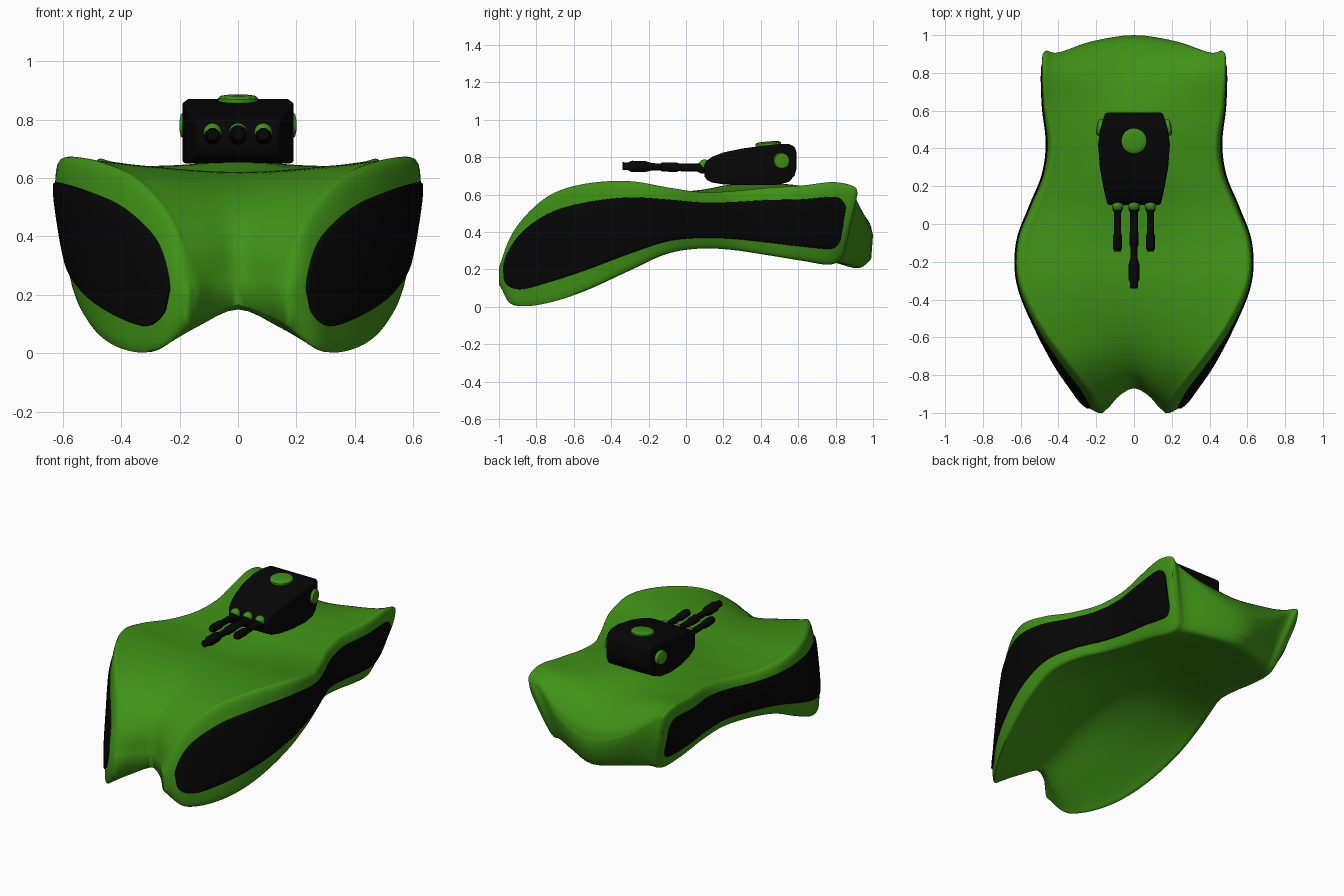
import bpy, bmesh, math
from mathutils import Vector as V

if "Cube" in bpy.data.objects:
    bpy.data.objects.remove(bpy.data.objects["Cube"])


def material(name, color):
    m = bpy.data.materials.new(name)
    m.diffuse_color = color
    m.use_nodes = True
    m.node_tree.nodes["Principled BSDF"].inputs["Base Color"].default_value = m.diffuse_color
    return m


GREEN = material("green_paint", (0.05, 0.285, 0.008, 1))
BLACK = material("black_paint", (0.002, 0.002, 0.002, 1))


def make(name, verts, faces, mat, angle=40, bevel=0):
    me = bpy.data.meshes.new(name)
    me.from_pydata([tuple(v) for v in verts], [], faces)
    bm = bmesh.new()
    bm.from_mesh(me)
    bmesh.ops.remove_doubles(bm, verts=bm.verts, dist=1e-5)
    bmesh.ops.recalc_face_normals(bm, faces=bm.faces)
    bm.to_mesh(me)
    bm.free()
    me.materials.append(mat)
    ob = bpy.data.objects.new(name, me)
    bpy.context.collection.objects.link(ob)
    if bevel:
        b = ob.modifiers.new("bevel", 'BEVEL')
        b.width, b.segments, b.limit_method = bevel, 4, 'ANGLE'
        b.angle_limit = math.radians(40)
    bpy.ops.object.select_all(action='DESELECT')
    ob.select_set(True)
    bpy.context.view_layer.objects.active = ob
    bpy.ops.object.shade_smooth_by_angle(angle=math.radians(angle))
    return ob


def spline(pts, n, closed=False):
    """Centripetal Catmull-Rom curve through the points, n samples per segment."""
    p = [pts[-1]] + pts + pts[:2] if closed else \
        [2 * pts[0] - pts[1]] + pts + [2 * pts[-1] - pts[-2]]
    out = []
    for i in range(len(p) - 3):
        a, b, c, d = p[i:i + 4]
        t0 = 0
        t1 = t0 + (b - a).length ** .5
        t2 = t1 + (c - b).length ** .5
        t3 = t2 + (d - c).length ** .5
        for j in range(n):
            t = t1 + (t2 - t1) * j / n
            a1 = a.lerp(b, (t - t0) / (t1 - t0))
            a2 = b.lerp(c, (t - t1) / (t2 - t1))
            a3 = c.lerp(d, (t - t2) / (t3 - t2))
            b1 = a1.lerp(a2, (t - t0) / (t2 - t0))
            b2 = a2.lerp(a3, (t - t1) / (t3 - t1))
            out.append(b1.lerp(b2, (t - t1) / (t2 - t1)))
    return out if closed else out + [pts[-1].copy()]


# Hull guide curves, front to back: side rim top, side rim bottom (x, y, z)
TOP = [(.15, -.985, .22), (.19, -.945, .36), (.25, -.86, .485), (.36, -.72, .6), (.49, -.54, .655),
       (.6, -.3, .668), (.6, -.1, .635), (.53, .08, .61), (.46, .25, .615), (.437, .42, .632),
       (.467, .62, .645), (.48, .8, .664), (.475, .905, .638), (.462, .918, .61)]
BOT = [(.165, -.985, .1), (.265, -.94, .018), (.33, -.86, .003), (.42, -.72, .025), (.495, -.54, .085),
       (.55, -.3, .195), (.55, -.1, .285), (.5, .08, .313), (.435, .25, .305), (.41, .42, .28),
       (.4, .62, .248), (.375, .77, .228), (.362, .825, .25), (.36, .85, .3)]
# Centre line top and underside (y, z)
CEN = [(-.87, .25), (-.84, .36), (-.78, .46), (-.66, .545), (-.5, .6), (-.3, .62), (-.1, .612),
       (.08, .625), (.25, .655), (.42, .66), (.62, .645), (.85, .57), (.975, .46), (1.0, .385)]
BEL = [(-.868, .165), (-.83, .15), (-.77, .185), (-.66, .24), (-.5, .31), (-.3, .365), (-.1, .395),
       (.08, .4), (.25, .385), (.42, .35), (.62, .29), (.8, .235), (.93, .208), (.99, .255)]
TOP, BOT = [[V(p) for p in g] for g in (TOP, BOT)]
CEN, BEL = [[V((0,) + p) for p in g] for g in (CEN, BEL)]

S = 4    # ring samples per control segment
U = 6    # rings per station
LAST = len(TOP) - 1
rails = []
for i, (T, B, C, D) in enumerate(zip(TOP, BOT, CEN, BEL)):
    a, b = max(i - 1, 0), min(i + 1, LAST - 1)
    a = min(a, LAST - 3)
    d = TOP[b] * 1.5 + BOT[b] * .5 - TOP[a] * 1.5 - BOT[a] * .5
    n = V((d.y, -d.x, 0)).normalized()
    M = C.lerp(T, .52) - V((0, 0, .005))
    N = D.lerp(B, .52) + V((0, 0, .01))
    Ti, Bi = T.lerp(M, .2), B.lerp(N, .2)
    if i == 0:              # rounded front notch
        M.y += .02
        N.y += .02
    if i >= LAST - 1:       # hollows beside the tail bulge
        M += V((-.01, .008, -.045))
        N += V((.0, -.0, -.01))
        Ti.y -= .02
        Bi.y -= .01
    half = [C, M, Ti, T, T.lerp(B, .17) + n * .025, T.lerp(B, .5) + n * .03,
            T.lerp(B, .82) + n * .02, B, Bi, N, D]
    rails.append(half + [V((-p.x, p.y, p.z)) for p in half[-2:0:-1]])
long_rails = [spline([r[k] for r in rails], U) for k in range(20)]
rings = [spline([g[i] for g in long_rails], S, True) for i in range(len(long_rails[0]))]
for r in rings:
    for p in r:
        p.y = max(p.y, -1)

# Hull: skin the rings, then close each end top to bottom
K, R = 20 * S, len(rings)
faces = [(i * K + k, i * K + (k + 1) % K, (i + 1) * K + (k + 1) % K, (i + 1) * K + k)
         for i in range(R - 1) for k in range(K)]
for base in (0, (R - 1) * K):
    for k in range(-K // 4, K // 4):
        q = [k % K, (k + 1) % K, (K // 2 - k - 1) % K, (K // 2 - k) % K]
        q = list(dict.fromkeys(q))
        if len(q) > 2:
            faces.append([base + v for v in q])
make("hull", [p for r in rings for p in r], faces, GREEN, 60)

# Black side panels: raised skin following the hull wall, rounded at both ends
A, Z = 5, 12 * U - 2     # first and last ring of the panel
cols = [A + t for t in (0, .15, .5, 1.1)] + list(range(A + 2, Z - 1)) + [Z - t for t in (1.2, .7, .3, 0)]
rows = [-1, -.97, -.9, -.75, -.5, -.25, 0, .25, .5, .75, .9, .97, 1]


def wall(u, k):
    i, j = min(int(u), R - 2), int(k)
    fu, fk = u - i, k - j
    return rings[i][j].lerp(rings[i][j + 1], fk).lerp(
        rings[i + 1][j].lerp(rings[i + 1][j + 1], fk), fu)


panel = []
for c, u in enumerate(cols):
    e = min((u - A + .2) / 9, 1)
    g = min((Z + .3 - u) / 5, 1)
    h = (1 - (1 - e) ** 2.3) ** (1 / 2.3) * (1 - (1 - g) ** 2.6) ** (1 / 2.6)
    d = wall(u + 1, 5 * S) - wall(u - 1, 5 * S)
    n = V((d.y, -d.x, 0)).normalized()
    for s in rows:
        edge = abs(s) == 1 or c in (0, len(cols) - 1)
        push = -.015 if edge else .006 if abs(s) > .95 else .008
        panel.append(wall(u, 5 * S + s * h * S) + n * push)
W = len(rows)
pf = [(i * W + j, i * W + j + 1, (i + 1) * W + j + 1, (i + 1) * W + j)
      for i in range(len(cols) - 1) for j in range(W - 1)]
for side, sx in (("right", 1), ("left", -1)):
    make("side_panel_" + side, [(p.x * sx, p.y, p.z) for p in panel], pf, BLACK, 60)

# Turret body: lofted box sections (y, half width, bottom, top)
secs = [(.1, .138, .695, .76), (.112, .143, .678, .782), (.14, .15, .664, .802), (.2, .163, .654, .825),
        (.3, .181, .65, .846), (.42, .19, .65, .862), (.5, .179, .653, .87), (.55, .165, .668, .87),
        (.58, .155, .7, .856), (.59, .15, .735, .83)]
tv = [(sx * w, y, z) for y, w, lo, hi in secs for sx, z in ((-1, lo), (1, lo), (1, hi), (-1, hi))]
tf = [(i * 4 + k, i * 4 + (k + 1) % 4, i * 4 + 4 + (k + 1) % 4, i * 4 + 4 + k)
      for i in range(len(secs) - 1) for k in range(4)]
tf += [(0, 1, 2, 3), tuple(len(tv) - 4 + k for k in range(4))]
make("turret", tv, tf, BLACK, 40, .012)


def lathe(name, profile, origin, axis, mat, seg=24):
    """Turn (radius, distance) points around an axis."""
    q = V((0, 0, 1)).rotation_difference(V(axis))
    vs = [V(origin) + q @ V((r * math.cos(a), r * math.sin(a), h)) for r, h in profile
          for a in [2 * math.pi * k / seg for k in range(seg)]]
    fs = [(i * seg + k, i * seg + (k + 1) % seg, (i + 1) * seg + (k + 1) % seg, (i + 1) * seg + k)
          for i in range(len(profile) - 1) for k in range(seg)]
    fs += [tuple(range(seg)), tuple(range(len(vs) - seg, len(vs)))]
    make(name, vs, fs, mat)


# Top hatch and side caps
disc = [(1, -.4), (1, .5), (.9, .8), (.6, .95), (.1, 1)]
lathe("hatch", [(r * .068, h * .02) for r, h in disc], (0, .44, .864), (0, -.08, 1), GREEN, 32)
for side, sx in (("right", 1), ("left", -1)):
    lathe("side_cap_" + side, [(r * .044, h * .022) for r, h in disc],
          (sx * .176, .51, .78), (sx, .17, 0), GREEN)

# Guns: collar and stepped barrel, pointing forward
short = [(.028, -.03), (.028, .02), (.019, .04), (.019, .15), (.024, .16), (.024, .23), (.019, .235),
         (.019, .245)]
long = [(.03, -.03), (.03, .02), (.021, .04), (.021, .14), (.025, .15), (.025, .21), (.019, .22),
        (.019, .28), (.03, .32), (.03, .39), (.021, .41), (.021, .44)]
for name, x, prof in (("left", -.087, short), ("centre", 0, long), ("right", .087, short)):
    lathe("barrel_" + name, prof, (x, .1, .743), (0, -1, .02), BLACK)
    lathe("collar_" + name, [(.031 * math.cos(a * math.pi / 12), .031 * math.sin(a * math.pi / 12))
                             for a in range(-5, 6)], (x, .1, .757), (0, -1, 0), GREEN)
